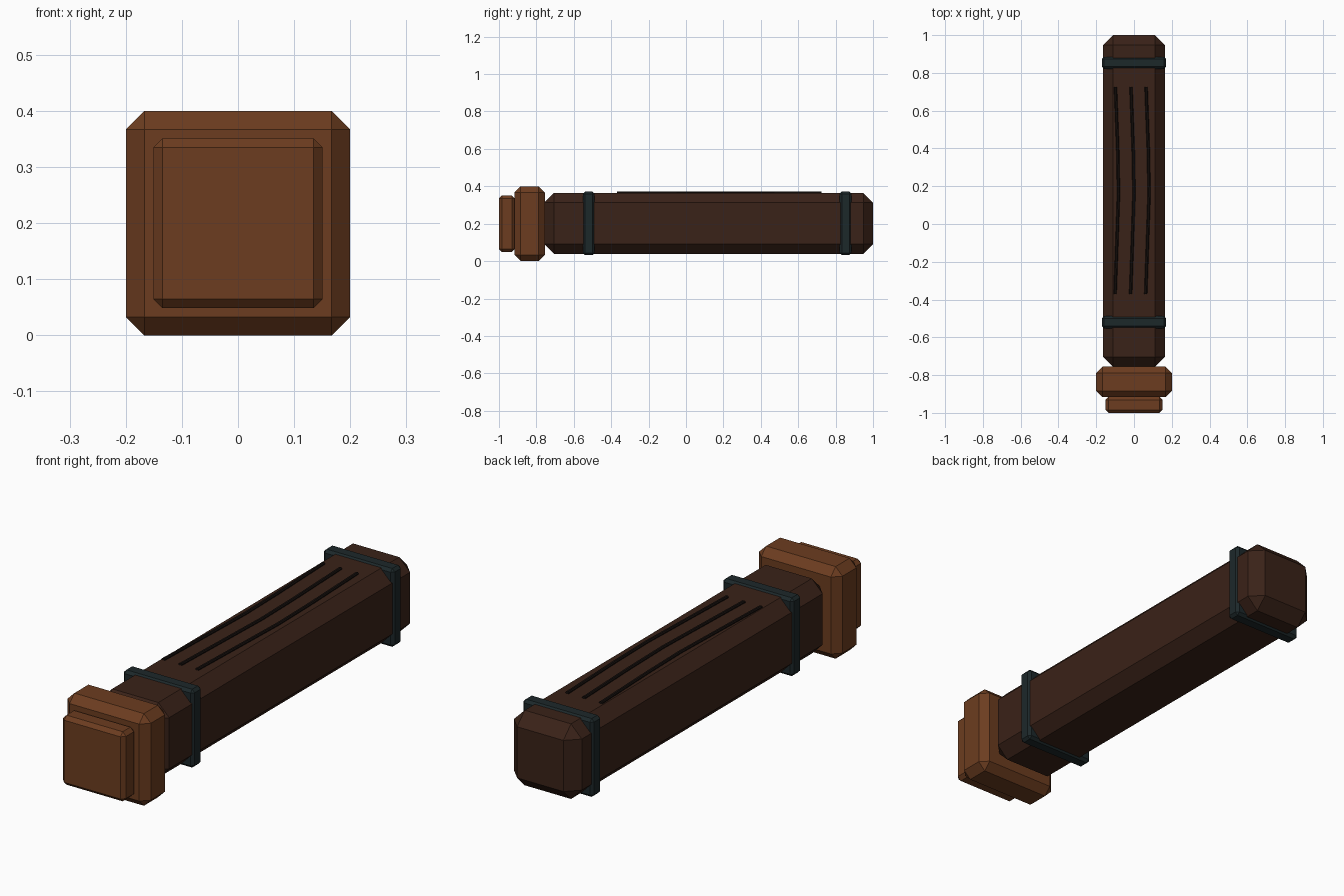
import bpy, bmesh
from mathutils import Vector

if "Cube" in bpy.data.objects:
    bpy.data.objects.remove(bpy.data.objects["Cube"])


def material(name, rgb):
    m = bpy.data.materials.new(name)
    m.diffuse_color = (*rgb, 1)
    m.use_nodes = True
    m.node_tree.nodes["Principled BSDF"].inputs["Base Color"].default_value = m.diffuse_color
    return m


BEAM = material("dark_wood", (0.042, 0.016, 0.009))
END = material("light_wood", (0.15, 0.046, 0.014))
IRON = material("iron", (0.012, 0.021, 0.023))
GRAIN = material("grain", (0.008, 0.005, 0.004))


def add_object(name, bm, mat):
    bmesh.ops.recalc_face_normals(bm, faces=bm.faces)
    me = bpy.data.meshes.new(name)
    bm.to_mesh(me)
    bm.free()
    me.materials.append(mat)
    ob = bpy.data.objects.new(name, me)
    bpy.context.collection.objects.link(ob)
    return ob


def chamfered_box(name, half, y0, y1, zc, chamfer, mat):
    """Square-section block along y with flat chamfers on every edge."""
    bm = bmesh.new()
    bmesh.ops.create_cube(bm, size=1)
    for v in bm.verts:
        v.co = Vector((v.co.x * 2 * half,
                       (y0 + y1) / 2 + v.co.y * (y1 - y0),
                       zc + v.co.z * 2 * half))
    bmesh.ops.bevel(bm, geom=bm.edges[:], offset=chamfer, offset_type='OFFSET',
                    segments=1, profile=0.5, affect='EDGES')
    return add_object(name, bm, mat)


# Main beam
chamfered_box("beam", 0.163, -0.757, 1.0, 0.202, 0.052, BEAM)

# Stepped end: collar and end plate
chamfered_box("collar", 0.2, -0.917, -0.755, 0.2, 0.033, END)
chamfered_box("end_plate", 0.151, -1.0, -0.915, 0.2, 0.016, END)

# Iron bands around the beam
for i, y in enumerate((-0.52, 0.853)):
    chamfered_box(f"band_{i + 1}", 0.17, y - 0.032, y + 0.032, 0.202, 0.012, IRON)

# Wavy grain strips on the top face
PATH = [(-0.018, -0.37), (-0.008, -0.08), (0.0, 0.16), (-0.004, 0.39), (-0.016, 0.725)]
W, Z0, Z1 = 0.008, 0.355, 0.373
for i, dx in enumerate((-0.082, 0.0, 0.08)):
    bm = bmesh.new()
    rings = [[bm.verts.new((x + dx + sx, y, z))
              for sx, z in ((-W, Z0), (W, Z0), (W, Z1 - 0.004), (W / 2, Z1),
                            (-W / 2, Z1), (-W, Z1 - 0.004))]
             for x, y in PATH]
    for a, b in zip(rings, rings[1:]):
        for k in range(6):
            n = (k + 1) % 6
            bm.faces.new((a[k], a[n], b[n], b[k]))
    bm.faces.new(rings[0])
    bm.faces.new(rings[-1])
    add_object(f"grain_strip_{i + 1}", bm, GRAIN)
